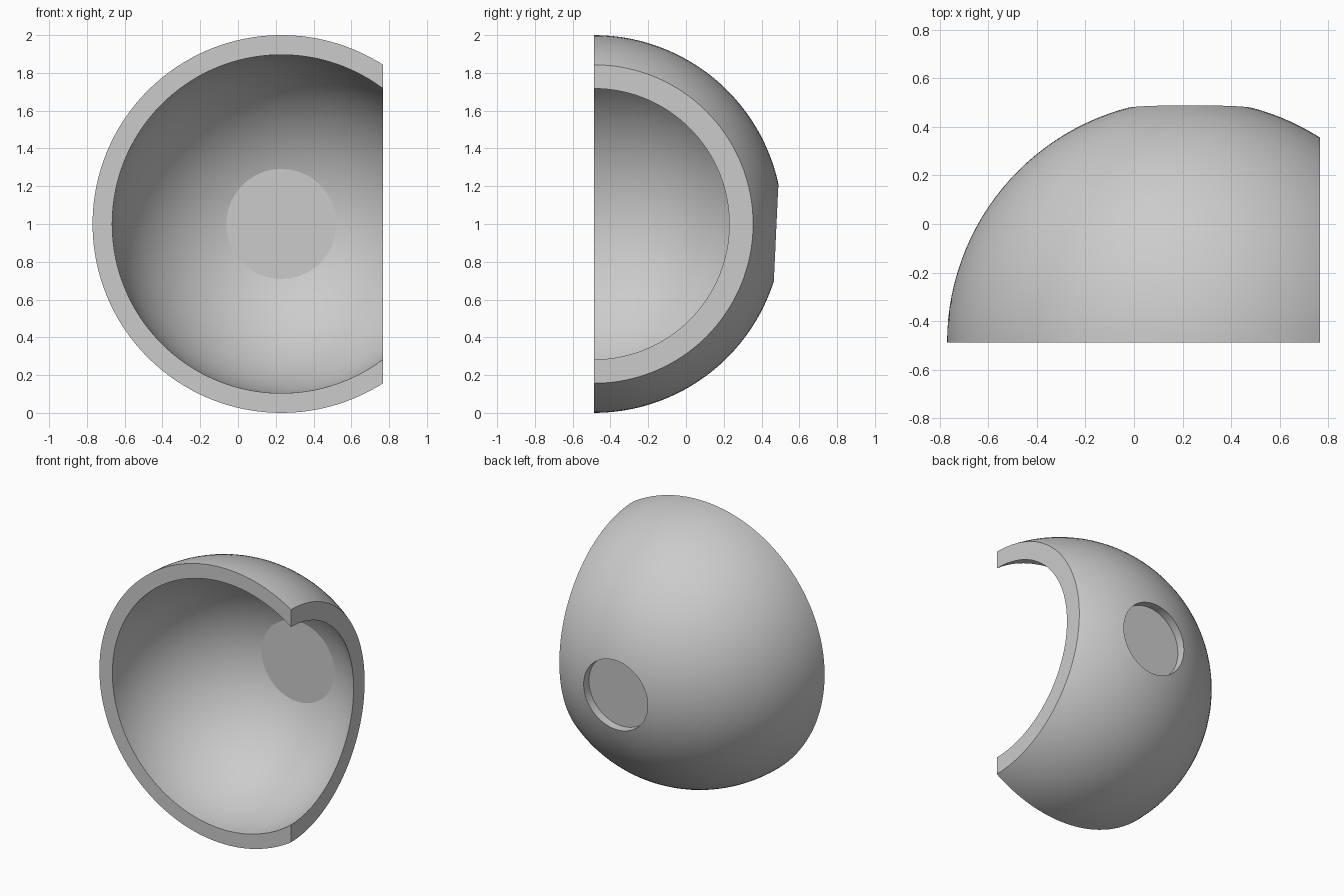
import bpy, bmesh, math
from mathutils import Vector, Matrix

cube = bpy.data.objects.get("Cube")
if cube:
    bpy.data.objects.remove(cube, do_unlink=True)

CENTRE = Vector((0.23, -0.488, 1.0))
OUTER, INNER = 1.0, 0.896
CAP = 0.847          # flat spot inside the shell, distance from centre
POCKET_FLOOR = 0.905
POCKET_R = 0.257

grey = bpy.data.materials.new("plain_grey")
grey.use_nodes = True
colour = (0.6, 0.6, 0.6, 1)
grey.diffuse_color = colour
grey.node_tree.nodes["Principled BSDF"].inputs["Base Color"].default_value = colour


def make_object(name, bm):
    mesh = bpy.data.meshes.new(name)
    bm.to_mesh(mesh)
    bm.free()
    mesh.materials.append(grey)
    obj = bpy.data.objects.new(name, mesh)
    bpy.context.collection.objects.link(obj)
    return obj


def ball(radius):
    """Sphere about CENTRE with its poles along x."""
    bm = bmesh.new()
    turn = Matrix.Translation(CENTRE) @ Matrix.Rotation(math.pi / 2, 4, "Y")
    bmesh.ops.create_uvsphere(bm, u_segments=128, v_segments=64, radius=radius, matrix=turn)
    return bm


def slice_off(bm, point, normal):
    """Remove everything beyond a plane and close the opening."""
    geom = bm.verts[:] + bm.edges[:] + bm.faces[:]
    cut = bmesh.ops.bisect_plane(bm, geom=geom, plane_co=point, plane_no=normal, clear_outer=True)
    edges = [e for e in cut["geom_cut"] if isinstance(e, bmesh.types.BMEdge)]
    bmesh.ops.contextual_create(bm, geom=edges)
    bmesh.ops.recalc_face_normals(bm, faces=bm.faces)


# Outer body: sphere cut by the front plane and the left side plane
bm = ball(OUTER)
slice_off(bm, CENTRE, (0, -1, 0))
slice_off(bm, (0.767, 0, 0), (1, 0, 0))
shell = make_object("shell", bm)

# Hollow: inner sphere with a flat spot at the back
bm = ball(INNER)
slice_off(bm, CENTRE + Vector((0, CAP, 0)), (0, 1, 0))
hollow = make_object("hollow_cutter", bm)

# Round pocket in the back, tilted slightly downward
axis = Vector((0, 1, -0.047)).normalized()
depth = 0.3
bm = bmesh.new()
place = Matrix.Translation(CENTRE + axis * (POCKET_FLOOR + depth / 2)) @ axis.to_track_quat("Z", "Y").to_matrix().to_4x4()
bmesh.ops.create_cone(bm, cap_ends=True, segments=64, radius1=POCKET_R, radius2=POCKET_R, depth=depth, matrix=place)
pocket = make_object("pocket_cutter", bm)

bpy.ops.object.select_all(action="DESELECT")
bpy.context.view_layer.objects.active = shell
shell.select_set(True)
for cutter in (hollow, pocket):
    mod = shell.modifiers.new("cut", "BOOLEAN")
    mod.operation = "DIFFERENCE"
    mod.solver = "EXACT"
    mod.object = cutter
    bpy.ops.object.modifier_apply(modifier=mod.name)
    bpy.data.objects.remove(cutter, do_unlink=True)

bpy.ops.object.shade_smooth_by_angle(angle=math.radians(12))
